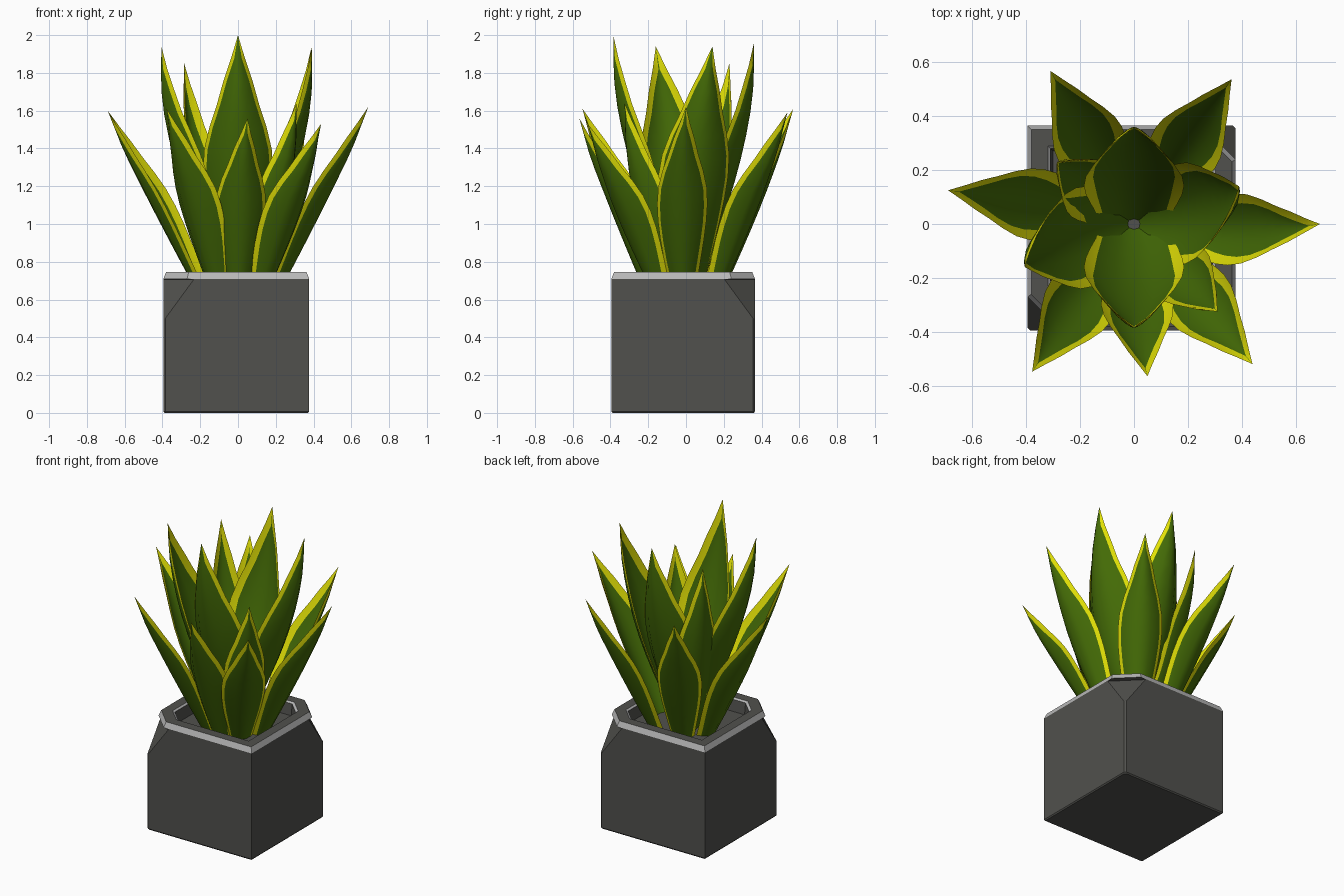
import bpy
import bmesh
from math import atan2, cos, hypot, sin
from mathutils import Vector

cube = bpy.data.objects.get("Cube")
if cube:
    bpy.data.objects.remove(cube, do_unlink=True)


def material(name, color):
    mat = bpy.data.materials.new(name)
    mat.use_nodes = True
    mat.diffuse_color = (*color, 1)
    mat.node_tree.nodes["Principled BSDF"].inputs["Base Color"].default_value = (*color, 1)
    return mat


STONE = material("dark grey stone", (0.082, 0.082, 0.075))
RIM = material("light grey rim", (0.48, 0.48, 0.48))
GREEN = material("leaf green", (0.058, 0.148, 0.002))
YELLOW = material("leaf margin yellow", (0.76, 0.75, 0.002))


def finish(bm, name, mats, angle):
    """Turn a bmesh into a shaded object."""
    bmesh.ops.remove_doubles(bm, verts=bm.verts, dist=0.0002)
    bmesh.ops.recalc_face_normals(bm, faces=bm.faces)
    mesh = bpy.data.meshes.new(name)
    bm.to_mesh(mesh)
    bm.free()
    for mat in mats:
        mesh.materials.append(mat)
    obj = bpy.data.objects.new(name, mesh)
    bpy.context.collection.objects.link(obj)
    bpy.ops.object.select_all(action='DESELECT')
    obj.select_set(True)
    bpy.context.view_layer.objects.active = obj
    bpy.ops.object.shade_smooth_by_angle(angle=angle)


# Pot: stacked square rings, with two opposite corners cut away near the top
def pot_ring(bm, z, inset, cut):
    hx, hy = 0.386 - inset, 0.38 - inset
    outline = [(-hx + cut, -hy), (hx, -hy), (hx, hy - cut),
               (hx - cut, hy), (-hx, hy), (-hx, -hy + cut)]
    return [bm.verts.new((x - 0.009, y - 0.015, z)) for x, y in outline]


def build_pot():
    # height, inset, corner cut, material of the band below this ring
    profile = [(0, 0.006, 0.01, 0), (0.008, 0, 0.01, 0), (0.5, 0, 0.01, 0),
               (0.705, 0, 0.16, 0), (0.71, 0, 0.125, 0), (0.745, 0.014, 0.12, 1),
               (0.745, 0.075, 0.09, 0), (0.735, 0.085, 0.09, 1), (0.66, 0.095, 0.08, 0)]
    bm = bmesh.new()
    rings = [pot_ring(bm, z, inset, cut) for z, inset, cut, _ in profile]
    for lower, upper, row in zip(rings, rings[1:], profile[1:]):
        for i in range(len(lower)):
            j = (i + 1) % len(lower)
            face = bm.faces.new((lower[i], lower[j], upper[j], upper[i]))
            face.material_index = row[3]
    bm.faces.new(rings[0])
    bm.faces.new(rings[-1])
    finish(bm, "pot", [STONE, RIM], 0.35)


# Leaf: a cupped blade of two sheets, each with a yellow margin
WIDTHS = [0.5, 0.62, 0.75, 0.87, 0.96, 1.0, 0.96, 0.81, 0.6, 0.42, 0.2, 0.0]
BASE_Z = 0.62


def build_leaf(name, tip, half_width, base_r, bow, fade=0.0, turn=0.0):
    """fade: part of the length over which the margin grows in; turn: twist of the facing."""
    tx, ty, tz = tip
    angle, tip_r = atan2(ty, tx) + turn, hypot(tx, ty)
    out = Vector((cos(angle), sin(angle), 0))
    side = Vector((-sin(angle), cos(angle), 0))
    up = Vector((0, 0, 1))
    start = out * base_r + up * BASE_Z
    end = Vector(tip)
    control = out * (base_r + (tip_r - base_r) * bow) + up * (BASE_Z + tz) / 2
    bm = bmesh.new()
    for margin, thickness in ((0.034, 0.0), (0.017, 0.018)):
        rows = []
        for i, width in enumerate(WIDTHS):
            t = i / (len(WIDTHS) - 1)
            centre = start * (1 - t) ** 2 + control * 2 * t * (1 - t) + end * t * t
            tangent = ((control - start) * (1 - t) + (end - control) * t).normalized()
            inward = side.cross(tangent).normalized()
            if inward.dot(out) > 0:
                inward.negate()
            w = half_width * width
            edge = margin * min(1, t / fade) if fade else margin
            g = max(w - edge, 0.04 * w)
            row = []
            for d in (-w, -g, -g * 0.5, 0, g * 0.5, g, w):
                u = d / w if w else 0
                lift = 0.55 * w * u * u - thickness * (1 - u * u) * min(1, width * 2)
                row.append(bm.verts.new(centre + side * d + inward * lift))
            rows.append(row)
        for low, high in zip(rows, rows[1:]):
            for c in range(len(low) - 1):
                face = bm.faces.new((low[c], low[c + 1], high[c + 1], high[c]))
                face.material_index = 1 if c in (0, len(low) - 2) else 0
    bmesh.ops.dissolve_degenerate(bm, dist=0.00005, edges=bm.edges)
    finish(bm, name, [GREEN, YELLOW], 0.8)


build_pot()

# Outer leaves: shorter, leaning far out (tip, turn)
outer_leaves = [((-0.69, 0.125, 1.6), -0.03), ((0.69, 0.0, 1.62), -0.09),
                ((-0.31, 0.568, 1.61), 0), ((0.362, 0.537, 1.59), 0),
                ((-0.378, -0.548, 1.61), 0), ((0.44, -0.52, 1.53), 0),
                ((0.05, -0.565, 1.56), -0.08)]
for n, (tip, turn) in enumerate(outer_leaves, 1):
    build_leaf(f"outer_leaf_{n}", tip, 0.134, 0.19, 0.54, turn=turn)

# Inner leaves: tall, bowed, nearly upright at the tip and joined at the heart
inner_leaves = [((0, -0.385, 2.0), 0), ((0, 0.36, 1.96), 0),
                ((-0.405, -0.16, 1.94), -0.22), ((0.39, 0.14, 1.94), -0.25)]
for n, (tip, turn) in enumerate(inner_leaves, 1):
    build_leaf(f"inner_leaf_{n}", tip, 0.186, 0.0, 0.93, fade=0.35, turn=turn)

# Small leaves filling the gaps
build_leaf("gap_leaf_back", (-0.285, 0.23, 1.85), 0.125, 0.08, 0.87, fade=0.3)
build_leaf("gap_leaf_front", (0.31, -0.325, 1.64), 0.125, 0.12, 0.76, fade=0.2)
